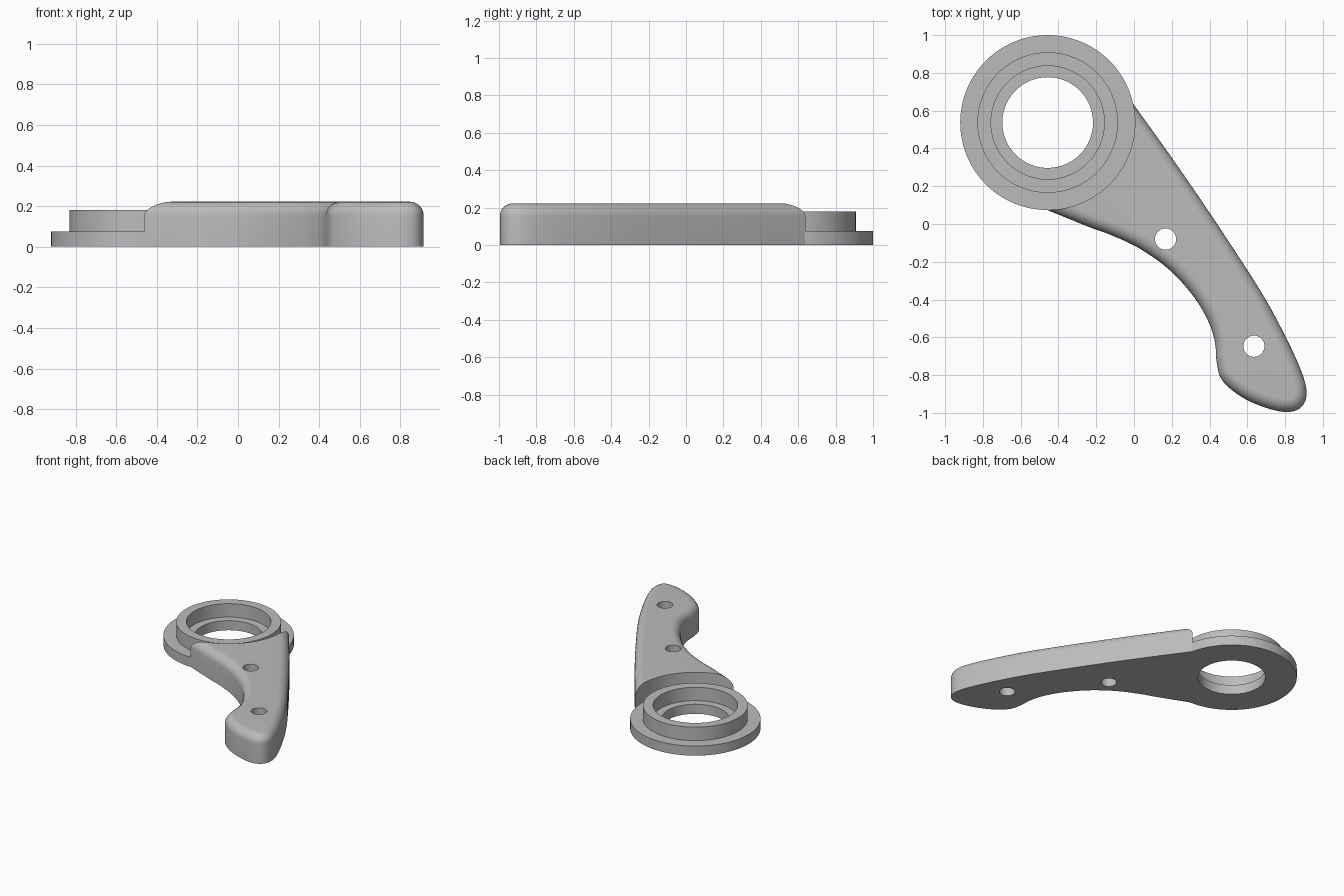
import bpy, bmesh, math
from mathutils import Vector

if "Cube" in bpy.data.objects:
    bpy.data.objects.remove(bpy.data.objects["Cube"], do_unlink=True)

CENTRE = Vector((-0.457, 0.537, 0))
FLANGE_R = 0.463
ARM_H = 0.222
FILLET = 0.068
SEG = 128

grey = bpy.data.materials.new("plain grey")
grey.use_nodes = True
grey.diffuse_color = (0.5, 0.5, 0.5, 1)
grey.node_tree.nodes["Principled BSDF"].inputs["Base Color"].default_value = grey.diffuse_color


def make_object(name, bm):
    bmesh.ops.recalc_face_normals(bm, faces=bm.faces)
    mesh = bpy.data.meshes.new(name)
    bm.to_mesh(mesh)
    bm.free()
    obj = bpy.data.objects.new(name, mesh)
    bpy.context.collection.objects.link(obj)
    mesh.materials.append(grey)
    return obj


def smooth(obj):
    bpy.ops.object.select_all(action="DESELECT")
    obj.select_set(True)
    bpy.context.view_layer.objects.active = obj
    bpy.ops.object.shade_smooth_by_angle(angle=math.radians(30))


def lathe(name, profile, centre):
    """Revolve a closed (radius, height) profile around a vertical axis."""
    bm = bmesh.new()
    rings = []
    for i in range(SEG):
        a = math.tau * i / SEG
        rings.append([bm.verts.new((centre.x + r * math.cos(a), centre.y + r * math.sin(a), z))
                      for r, z in profile])
    n = len(profile)
    for i in range(SEG):
        p, q = rings[i], rings[(i + 1) % SEG]
        for j in range(n):
            k = (j + 1) % n
            bm.faces.new((p[j], q[j], q[k], p[k]))
    return make_object(name, bm)


def cut_cylinder(target, name, centre, radius):
    bm = bmesh.new()
    bmesh.ops.create_cone(bm, cap_ends=True, segments=SEG, radius1=radius, radius2=radius, depth=1)
    bmesh.ops.translate(bm, verts=bm.verts, vec=centre)
    cutter = make_object(name, bm)
    cutter.hide_render = True
    mod = target.modifiers.new(name, "BOOLEAN")
    mod.operation, mod.solver, mod.object = "DIFFERENCE", "EXACT", cutter
    bpy.context.view_layer.objects.active = target
    bpy.ops.object.modifier_apply(modifier=mod.name)
    bpy.data.objects.remove(cutter, do_unlink=True)


def spline(points, steps=5):
    """Catmull-Rom curve through an open run of points."""
    pts = [Vector(p) for p in points]
    pts = [2 * pts[0] - pts[1]] + pts + [2 * pts[-1] - pts[-2]]
    out = []
    for a, b, c, d in zip(pts, pts[1:], pts[2:], pts[3:]):
        for s in range(steps):
            t = s / steps
            out.append(0.5 * (2 * b + (c - a) * t + (2 * a - 5 * b + 4 * c - d) * t ** 2
                              + (3 * b - a - 3 * c + d) * t ** 3))
    return out + [pts[-2]]


# Stepped ring: wide flange, raised collar and inner ledge
ring = lathe("bearing_ring", [(0.24, 0), (FLANGE_R, 0), (FLANGE_R, 0.075), (0.372, 0.075),
                              (0.372, 0.18), (0.30, 0.18), (0.30, 0.075), (0.24, 0.075)], CENTRE)
smooth(ring)

# Curved arm with a rounded top edge
outline = spline([(-0.1, 0.77), (0, 0.63), (0.19, 0.365), (0.41, 0.045), (0.664, -0.345),
                  (0.796, -0.584), (0.886, -0.78), (0.914, -0.9), (0.88, -0.975), (0.796, -0.995),
                  (0.675, -0.965), (0.558, -0.908), (0.465, -0.825), (0.437, -0.727),
                  (0.43, -0.636), (0.4, -0.53), (0.32, -0.39), (0.19, -0.245), (0.03, -0.13),
                  (-0.13, -0.055), (-0.235, -0.017), (-0.457, 0.073), (-0.55, 0.11)])
bm = bmesh.new()
base = bm.faces.new([bm.verts.new((p.x, p.y, 0)) for p in outline])
top = bmesh.ops.extrude_face_region(bm, geom=[base], use_keep_orig=True)
bmesh.ops.translate(bm, verts=[v for v in top["geom"] if isinstance(v, bmesh.types.BMVert)],
                    vec=(0, 0, ARM_H))
bmesh.ops.recalc_face_normals(bm, faces=bm.faces)
rim = [e for e in bm.edges if all(v.co.z > ARM_H / 2 for v in e.verts)]
bmesh.ops.bevel(bm, geom=rim, offset=FILLET, offset_type="OFFSET", segments=7, profile=0.5,
                affect="EDGES", clamp_overlap=False)
arm = make_object("lever_arm", bm)

# Concave seat around the flange, then two bolt holes
cut_cylinder(arm, "flange_seat", CENTRE, FLANGE_R - 0.001)
for i, spot in enumerate([(0.167, -0.08, 0), (0.635, -0.647, 0)]):
    cut_cylinder(arm, f"bolt_hole_{i + 1}", Vector(spot), 0.056)
smooth(arm)
